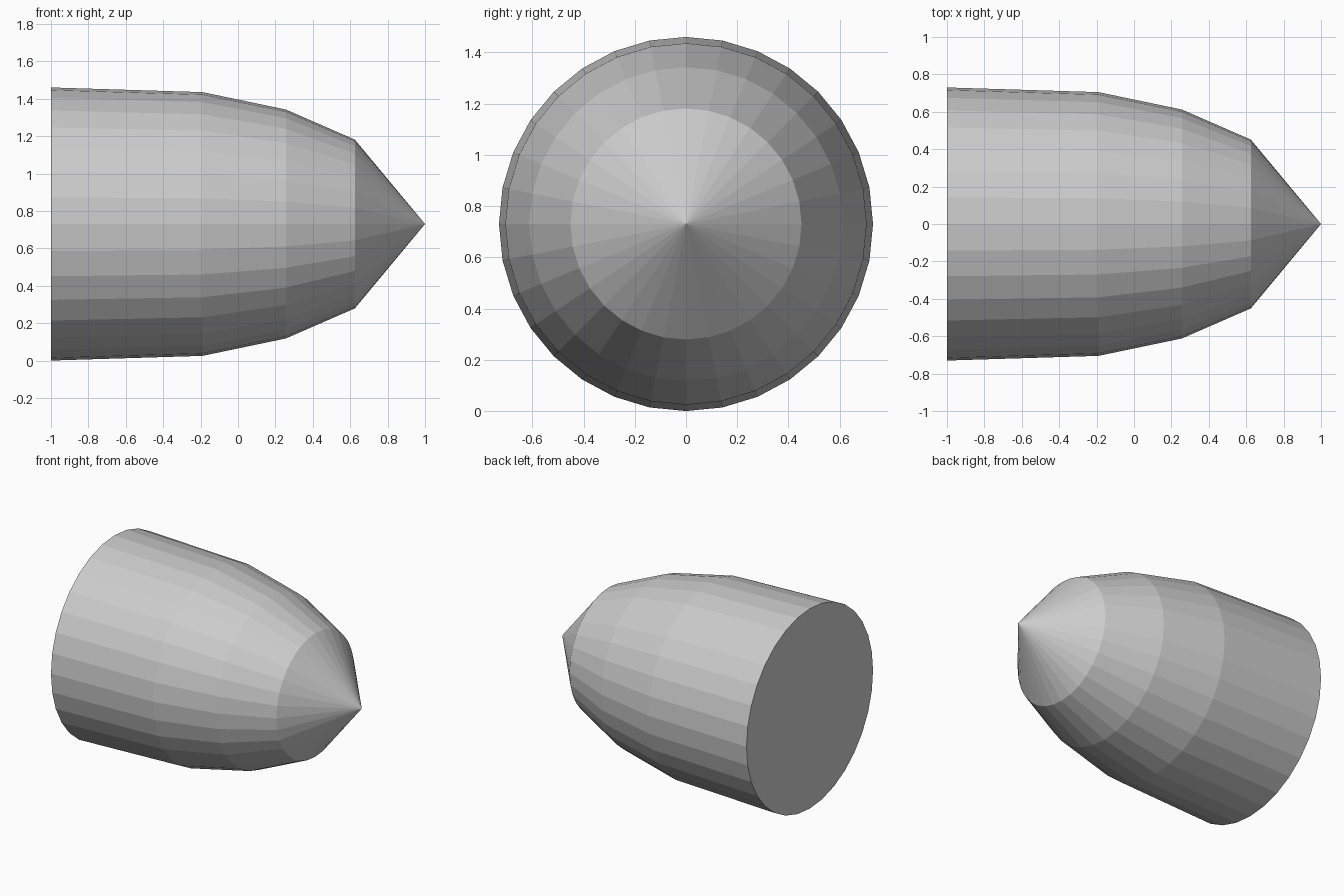
import bpy, bmesh, math

if "Cube" in bpy.data.objects:
    bpy.data.objects.remove(bpy.data.objects["Cube"])

SIDES = 32
AXIS_Z = 0.73
# (x, radius) of each ring from the flat base towards the tip
PROFILE = [(-1.0, 0.73), (-0.19, 0.705), (0.256, 0.612), (0.625, 0.451)]
TIP_X = 1.0


def ring(bm, x, r):
    return [bm.verts.new((x,
                          r * math.cos(2 * math.pi * i / SIDES),
                          AXIS_Z + r * math.sin(2 * math.pi * i / SIDES)))
            for i in range(SIDES)]


bm = bmesh.new()
rings = [ring(bm, x, r) for x, r in PROFILE]
tip = bm.verts.new((TIP_X, 0, AXIS_Z))

# flat base disc
bm.faces.new(rings[0])

# tapering body bands
for a, b in zip(rings, rings[1:]):
    for i in range(SIDES):
        j = (i + 1) % SIDES
        bm.faces.new((a[i], a[j], b[j], b[i]))

# pointed cone at the tip
last = rings[-1]
for i in range(SIDES):
    bm.faces.new((last[i], last[(i + 1) % SIDES], tip))

bmesh.ops.recalc_face_normals(bm, faces=bm.faces)
mesh = bpy.data.meshes.new("pointed_nose_body")
bm.to_mesh(mesh)
bm.free()
bpy.context.collection.objects.link(bpy.data.objects.new("pointed_nose_body", mesh))
